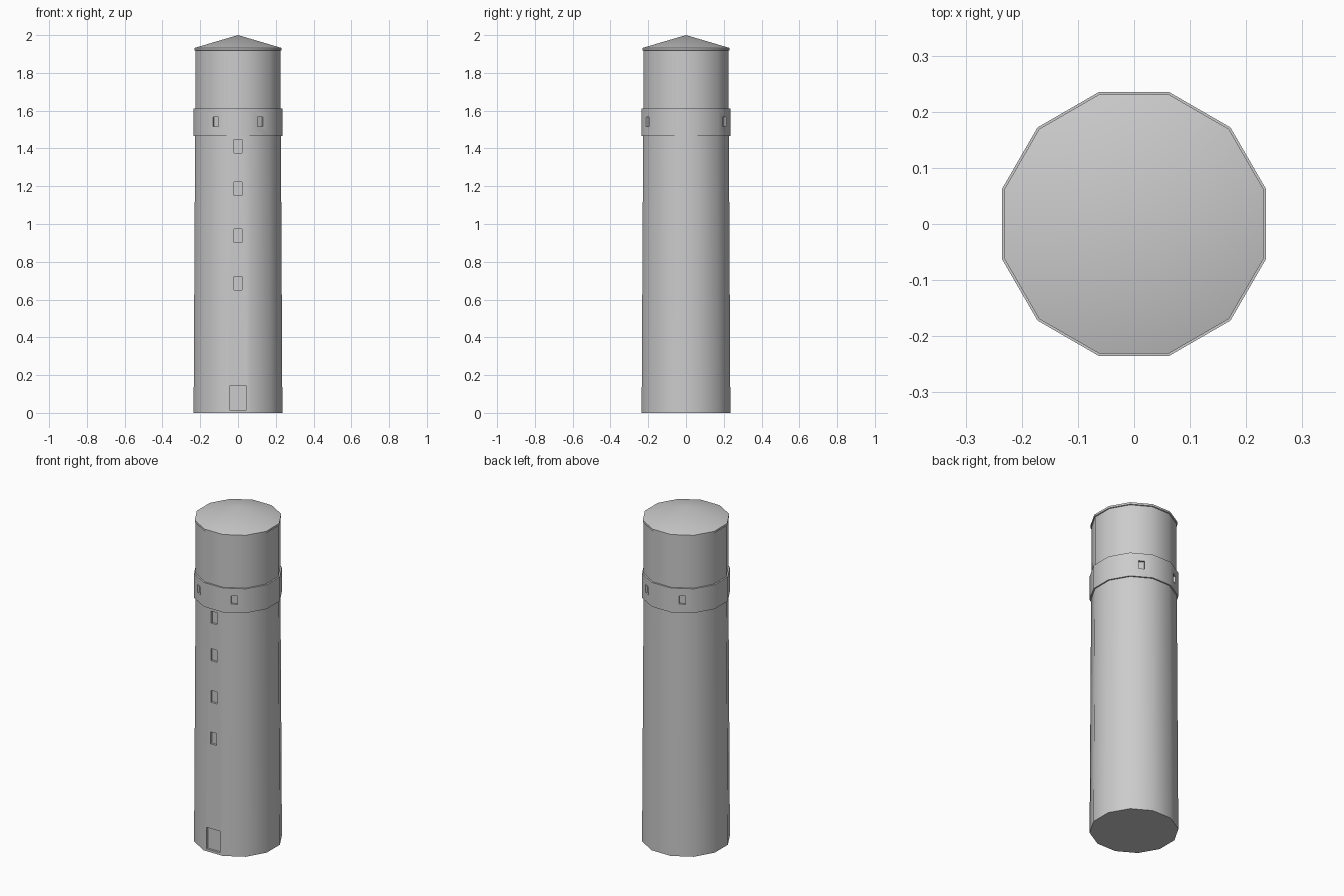
import bpy, bmesh, math
from mathutils import Matrix

if "Cube" in bpy.data.objects:
    bpy.data.objects.remove(bpy.data.objects["Cube"])

SIDES = 12
stone = bpy.data.materials.new("light grey stone")
stone.diffuse_color = (0.6, 0.6, 0.6, 1)
stone.use_nodes = True
stone.node_tree.nodes["Principled BSDF"].inputs["Base Color"].default_value = stone.diffuse_color


def finish(bm, name):
    bmesh.ops.recalc_face_normals(bm, faces=bm.faces)
    me = bpy.data.meshes.new(name)
    bm.to_mesh(me)
    bm.free()
    ob = bpy.data.objects.new(name, me)
    bpy.context.collection.objects.link(ob)
    me.materials.append(stone)
    return ob


def turned(name, profile):
    """Closed 12-sided solid from (flat-to-centre distance, height) pairs."""
    bm = bmesh.new()
    rings = []
    for a, z in profile:
        r = a / math.cos(math.pi / SIDES)
        n = SIDES if a > 0 else 1
        rings.append([bm.verts.new((r * math.cos((i + .5) * math.tau / SIDES),
                                    r * math.sin((i + .5) * math.tau / SIDES), z))
                      for i in range(n)])
    for lo, hi in zip(rings, rings[1:]):
        for i in range(SIDES):
            j = (i + 1) % SIDES
            if len(hi) == 1:
                bm.faces.new((lo[i], lo[j], hi[0]))
            else:
                bm.faces.new((lo[i], lo[j], hi[j], hi[i]))
    for ring in (rings[0], rings[-1]):
        if len(ring) > 1:
            bm.faces.new(ring)
    return finish(bm, name)


def recess(target, angle, surface, width, z0, z1, depth=0.012):
    """Cut a shallow opening into the flat that faces the given angle."""
    bm = bmesh.new()
    m = (Matrix.Rotation(math.radians(angle), 4, 'Z')
         @ Matrix.Translation((surface - depth + 0.05, 0, (z0 + z1) / 2))
         @ Matrix.Diagonal((0.1, width, z1 - z0, 1)))
    bmesh.ops.create_cube(bm, size=1, matrix=m)
    cutter = finish(bm, "opening_cutter")
    cutter.hide_render = True
    mod = target.modifiers.new("opening", 'BOOLEAN')
    mod.operation = 'DIFFERENCE'
    mod.solver = 'EXACT'
    mod.object = cutter
    bpy.context.view_layer.objects.active = target
    bpy.ops.object.modifier_apply(modifier=mod.name)
    bpy.data.objects.remove(cutter)


# Tapered shaft with door and four stair windows
BASE, TOP, SHAFT_H = 0.235, 0.227, 1.48
shaft = turned("tower_shaft", [(BASE, 0), (TOP, SHAFT_H)])
at = lambda z: BASE + (TOP - BASE) * z / SHAFT_H
recess(shaft, -90, at(0.08), 0.09, 0.014, 0.143)
for z in (0.687, 0.937, 1.187, 1.412):
    recess(shaft, -90, at(z), 0.04, z - 0.036, z + 0.036)

# Projecting band with four small windows
band = turned("gallery_band", [(0.235, 1.466), (0.235, 1.612)])
for a in (60, 120, -60, -120):
    recess(band, a, 0.235, 0.034, 1.517, 1.566)

# Upper drum and shallow pointed roof
drum = turned("upper_drum", [(0.226, 1.60), (0.226, 1.925)])
roof = turned("roof", [(0.226, 1.918), (0.231, 1.92), (0.231, 1.932), (0, 2.0)])

# Smooth round the wall, sharp at rims and openings
for ob in (shaft, band, drum, roof):
    bpy.ops.object.select_all(action='DESELECT')
    ob.select_set(True)
    bpy.context.view_layer.objects.active = ob
    bpy.ops.object.shade_smooth_by_angle(angle=math.radians(35))
